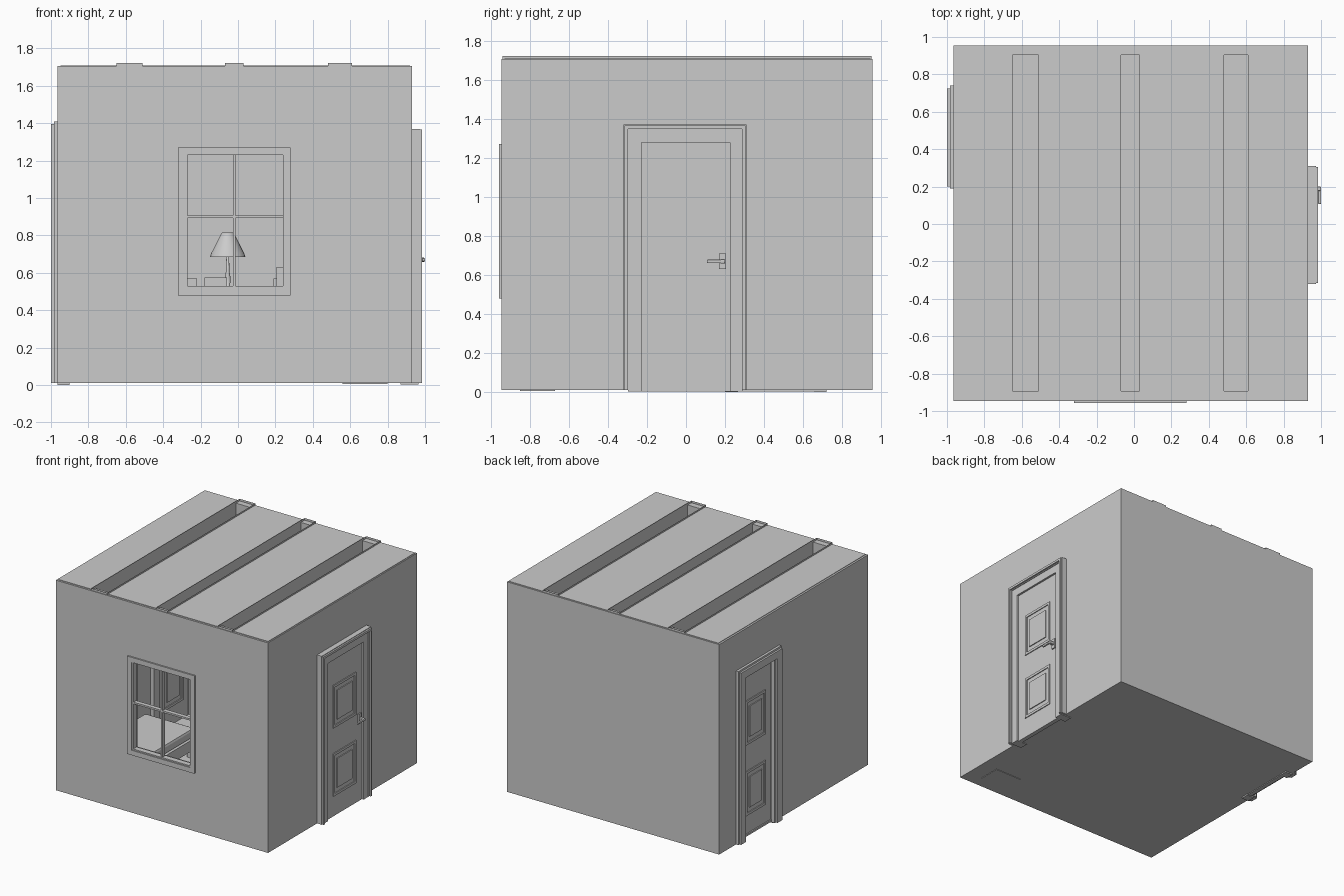
import bpy, bmesh, math
from mathutils import Vector

if "Cube" in bpy.data.objects:
    bpy.data.objects.remove(bpy.data.objects["Cube"])


def box(name, x, y, z, bevel=0.0):
    """Axis-aligned box from (min, max) pairs."""
    bm = bmesh.new()
    bmesh.ops.create_cube(bm, size=1)
    for v in bm.verts:
        v.co = Vector((r[0] if c < 0 else r[1]) for c, r in zip(v.co, (x, y, z)))
    if bevel:
        bmesh.ops.bevel(bm, geom=bm.edges[:], offset=bevel, segments=2, affect='EDGES', profile=0.5)
    me = bpy.data.meshes.new(name)
    bm.to_mesh(me)
    bm.free()
    ob = bpy.data.objects.new(name, me)
    bpy.context.collection.objects.link(ob)
    return ob


def cut(ob, cutters):
    """Subtract boxes and bake the result."""
    for c in cutters:
        m = ob.modifiers.new("cut", 'BOOLEAN')
        m.operation, m.solver, m.object = 'DIFFERENCE', 'EXACT', c
    bpy.context.view_layer.update()
    dg = bpy.context.evaluated_depsgraph_get()
    me = bpy.data.meshes.new_from_object(ob.evaluated_get(dg))
    ob.modifiers.clear()
    ob.data = me
    for c in cutters:
        bpy.data.objects.remove(c)


def lathe(name, profile, loc, n=24):
    """Surface of revolution from (radius, height) points."""
    bm = bmesh.new()
    rings = [[bm.verts.new((loc[0] + r * math.cos(2 * math.pi * i / n),
                            loc[1] + r * math.sin(2 * math.pi * i / n), loc[2] + h))
              for i in range(n)] for r, h in profile]
    for a, b in zip(rings, rings[1:]):
        for i in range(n):
            f = bm.faces.new((a[i], a[(i + 1) % n], b[(i + 1) % n], b[i]))
            f.smooth = True
    me = bpy.data.meshes.new(name)
    bm.to_mesh(me)
    bm.free()
    ob = bpy.data.objects.new(name, me)
    bpy.context.collection.objects.link(ob)
    return ob


def frame(name, axis, depth, u, z, w, bottom=True):
    """Rectangular border of width w; axis is the direction it faces."""
    parts = [(u[0], u[0] + w, z[0], z[1]), (u[1] - w, u[1], z[0], z[1]),
             (u[0] + w, u[1] - w, z[1] - w, z[1])]
    if bottom:
        parts.append((u[0] + w, u[1] - w, z[0], z[0] + w))
    for i, p in enumerate(parts):
        uu, zz = p[:2], p[2:]
        if axis == 'x':
            box(f"{name}_{i}", depth, uu, zz)
        else:
            box(f"{name}_{i}", uu, depth, zz)


# Shell: four walls with window and door openings
X, Y, Z = (-0.965, 0.93), (-0.945, 0.955), (0.01, 1.705)
T = 0.052
walls = box("walls", X, Y, Z)
cut(walls, [
    box("room_cutter", (X[0] + T, X[1] - T), (Y[0] + T, Y[1] - T), (-0.1, 1.9)),
    box("window_cutter", (-0.29, 0.26), (-1.1, -0.8), (0.51, 1.255)),
    box("right_door_cutter", (0.8, 1.1), (-0.25, 0.24), (-0.1, 1.30)),
    box("left_door_cutter", (-1.1, -0.8), (0.25, 0.67), (-0.1, 1.34))])
box("floor", (-0.95, 0.92), (-0.93, 0.94), (0.01, 0.025))

# Ceiling panels between hollow, open-topped beams
beams = [(-0.65, -0.51), (-0.07, 0.03), (0.48, 0.61)]
edges = [-0.95] + [e for b in beams for e in b] + [0.92]
for i in range(0, len(edges), 2):
    box(f"ceiling_panel_{i // 2}", (edges[i], edges[i + 1]), (-0.93, 0.945), (1.69, 1.709))
for i, b in enumerate(beams):
    beam = box(f"ceiling_beam_{i}", b, (-0.94, 0.95), (1.57, 1.722))
    bm = bmesh.new()
    bm.from_mesh(beam.data)
    bmesh.ops.delete(bm, geom=[f for f in bm.faces if f.calc_center_median().z > 1.72], context='FACES')
    bm.to_mesh(beam.data)
    bm.free()

# Window frame and glazing bars
frame("window_frame", 'y', (-0.957, -0.88), (-0.32, 0.28), (0.48, 1.27), 0.04)
frame("window_sash", 'y', (-0.95, -0.905), (-0.285, 0.255), (0.515, 1.262), 0.015)
box("window_bar_vertical", (-0.028, -0.013), (-0.945, -0.91), (0.53, 1.25))
box("window_bar_horizontal", (-0.27, 0.24), (-0.945, -0.91), (0.892, 0.906))


def door(side, leaf_x, u, top):
    """Door leaf with two nested raised panels on both faces."""
    box(f"{side}_door_leaf", leaf_x, u, (0.004, top))
    cy, hw = (u[0] + u[1]) / 2, (u[1] - u[0]) * 0.32
    for k, (s, px) in enumerate(((-1, leaf_x[0]), (1, leaf_x[1]))):
        for j, z0 in enumerate((0.13 * top, 0.56 * top)):
            z1 = z0 + 0.27 * top
            d = tuple(sorted((px, px + s * 0.007)))
            n = f"{side}_door_panel_{k}{j}"
            frame(n + "_rim", 'x', d, (cy - hw, cy + hw), (z0, z1), 0.02)
            box(n + "_field", d, (cy - hw + 0.05, cy + hw - 0.05), (z0 + 0.055, z1 - 0.055))


# Right door: stepped casing, leaf and lever handle
frame("right_casing", 'x', (0.92, 0.972), (-0.32, 0.31), (0.01, 1.37), 0.03, False)
frame("right_casing_front", 'x', (0.925, 0.985), (-0.315, 0.305), (0.01, 1.365), 0.018, False)
frame("right_jamb", 'x', (0.87, 0.966), (-0.297, 0.292), (0.004, 1.345), 0.068, False)
frame("right_inner_casing", 'x', (0.85, 0.88), (-0.31, 0.30), (0.02, 1.36), 0.07, False)
door("right", (0.915, 0.95), (-0.23, 0.225), 1.28)
for k, (s, px) in enumerate(((1, 0.95), (-1, 0.915))):
    rng = lambda a, b: tuple(sorted((px + s * a, px + s * b)))
    box(f"handle_plate_{k}", rng(0, 0.01), (0.17, 0.205), (0.63, 0.71))
    box(f"handle_stem_{k}", rng(0, 0.048), (0.177, 0.2), (0.658, 0.681), 0.004)
    box(f"handle_lever_{k}", rng(0.034, 0.05), (0.107, 0.2), (0.661, 0.678), 0.004)

# Left door: thinner casing with recessed leaf
frame("left_casing", 'x', (-0.985, -0.955), (0.19, 0.74), (0.01, 1.41), 0.085, False)
frame("left_casing_front", 'x', (-1.0, -0.96), (0.20, 0.725), (0.01, 1.395), 0.06, False)
frame("left_jamb", 'x', (-0.965, -0.90), (0.20, 0.72), (0.0, 1.395), 0.065, False)
frame("left_inner_casing", 'x', (-0.913, -0.885), (0.19, 0.74), (0.02, 1.41), 0.08, False)
door("left", (-0.94, -0.905), (0.26, 0.66), 1.325)


def legs(name, x, y, z, w):
    for i, px in enumerate((x[0], x[1] - w)):
        for j, py in enumerate((y[0], y[1] - w)):
            box(f"{name}_{i}{j}", (px, px + w), (py, py + w), z)


# Desk against the back wall with books, a picture and a lamp
box("desk_top", (-0.32, 0.30), (0.52, 0.89), (0.47, 0.50))
legs("desk_leg", (-0.31, 0.29), (0.54, 0.88), (0.025, 0.47), 0.04)
box("tall_book", (-0.27, -0.22), (0.70, 0.85), (0.50, 0.57))
box("book_stack", (-0.18, -0.06), (0.56, 0.72), (0.50, 0.575))
box("picture_base", (0.19, 0.21), (0.64, 0.80), (0.50, 0.57))
box("picture_panel", (0.205, 0.24), (0.62, 0.84), (0.50, 0.63))
lamp = (-0.055, 0.79, 0.50)
lathe("lamp_base", [(0.0001, 0), (0.045, 0), (0.042, 0.015), (0.012, 0.03), (0.016, 0.07),
                    (0.009, 0.11), (0.007, 0.22), (0.0001, 0.22)], lamp)
lathe("lamp_shade", [(0.095, 0.185), (0.088, 0.205), (0.065, 0.25), (0.04, 0.30),
                     (0.03, 0.315), (0.0001, 0.315)], lamp)

# Bed along the left wall
bx, by = (-0.90, -0.44), (-0.88, 0.10)
box("bed_base", bx, by, (0.09, 0.18))
legs("bed_leg", bx, by, (0.025, 0.10), 0.05)
box("mattress", (bx[0] + 0.01, bx[1] - 0.01), (by[0] + 0.03, by[1] - 0.01), (0.18, 0.26), 0.02)
box("pillow", (-0.82, -0.52), (-0.83, -0.66), (0.25, 0.31), 0.025)
box("headboard", bx, (by[0] - 0.005, by[0] + 0.03), (0.025, 0.45))

# Cabinet in the front right corner, slightly sunk through the floor
box("cabinet_base", (0.56, 0.80), (-0.85, -0.67), (0.006, 0.06))
box("cabinet", (0.54, 0.86), (-0.88, -0.62), (0.05, 0.70))
for i in range(3):
    z = 0.08 + i * 0.205
    box(f"cabinet_drawer_{i}", (0.56, 0.84), (-0.625, -0.61), (z, z + 0.185))
    box(f"cabinet_knob_{i}", (0.69, 0.71), (-0.615, -0.59), (z + 0.085, z + 0.105))
